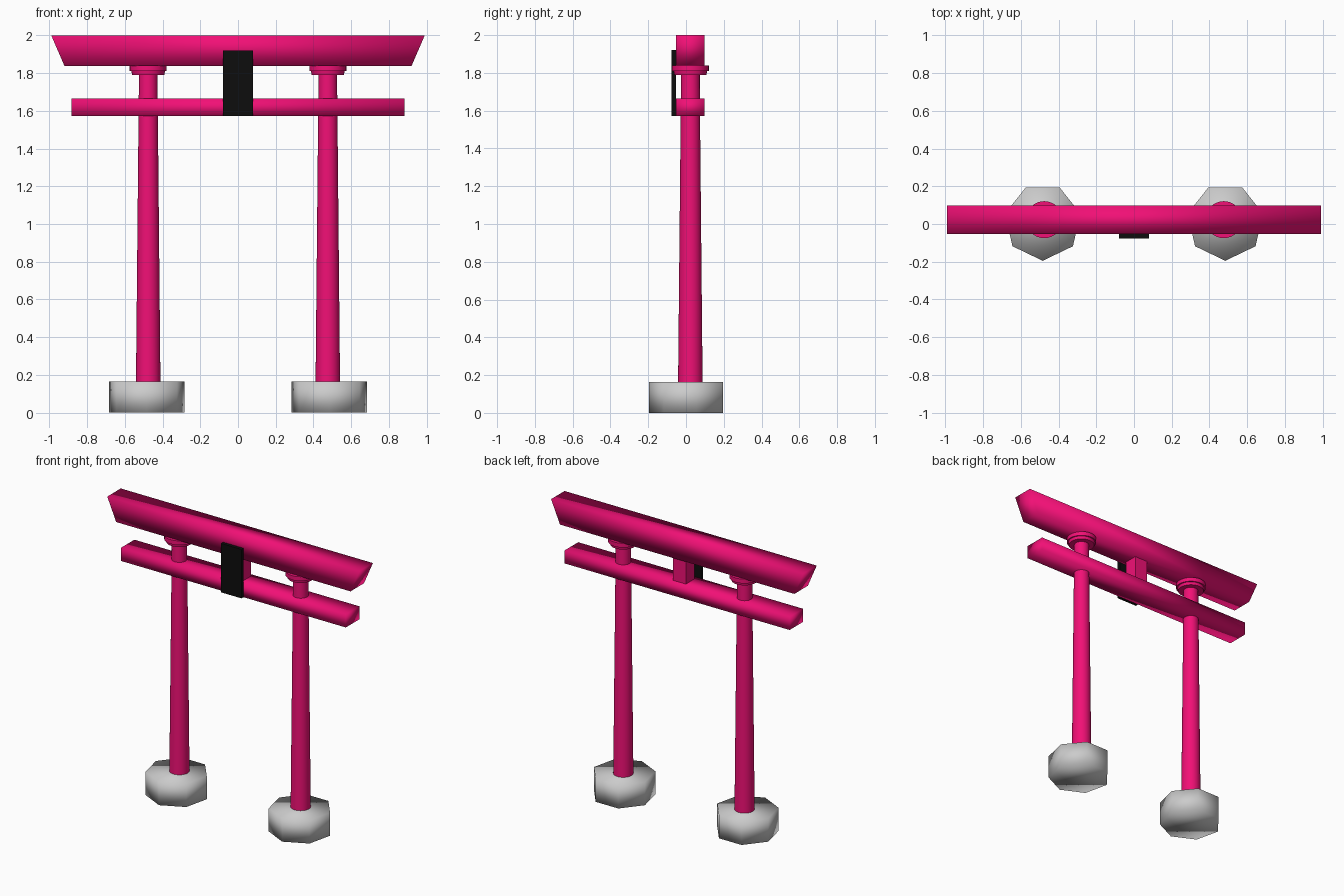
import bpy
import math

if "Cube" in bpy.data.objects:
    bpy.data.objects.remove(bpy.data.objects["Cube"])


def material(name, rgb):
    m = bpy.data.materials.new(name)
    m.diffuse_color = (*rgb, 1)
    m.use_nodes = True
    m.node_tree.nodes["Principled BSDF"].inputs["Base Color"].default_value = m.diffuse_color
    return m


PINK = material("pink_paint", (0.88, 0.005, 0.18))
BLACK = material("black_lacquer", (0.004, 0.004, 0.004))


def finish(obj, name, mat=None, smooth_all=False):
    obj.name = name
    if mat:
        obj.data.materials.append(mat)
    if smooth_all:
        bpy.ops.object.shade_smooth()
    else:
        bpy.ops.object.shade_smooth_by_angle(angle=math.radians(35))


def box(name, x, y, z, mat, flare=0.0, smooth_all=False):
    """Box from (min, max) ranges; flare widens the top ends along x."""
    bpy.ops.mesh.primitive_cube_add(size=2)
    obj = bpy.context.object
    for v in obj.data.vertices:
        sx, sy, sz = (c > 0 for c in v.co)
        v.co = (x[sx], y[sy], z[sz])
        if sz:
            v.co.x += flare if sx else -flare
    finish(obj, name, mat, smooth_all)


def taper(name, x, y, z, r1, r2, mat, sides=32):
    bpy.ops.mesh.primitive_cone_add(
        vertices=sides, radius1=r1, radius2=r2, depth=z[1] - z[0],
        location=(x, y, (z[0] + z[1]) / 2))
    finish(bpy.context.object, name, mat)


# Beams, centre strut and plaque
BEAM_Y = (-0.052, 0.099)
box("top_beam", (-0.92, 0.92), BEAM_Y, (1.838, 2.0), PINK, 0.07, True)
box("lower_beam", (-0.883, 0.883), BEAM_Y, (1.572, 1.665), PINK, 0, True)
box("centre_strut", (-0.05, 0.05), (-0.025, 0.073), (1.66, 1.845), PINK)
box("plaque", (-0.08, 0.08), (-0.076, -0.052), (1.573, 1.92), BLACK)

for side, s in (("left", -1), ("right", 1)):
    # Tapered pillar with a stepped collar under the top beam
    x = s * 0.476
    taper(side + "_pillar", x, 0.023, (0.15, 1.80), 0.065, 0.049, PINK)
    taper(side + "_collar_neck", x, 0.023, (1.79, 1.815), 0.085, 0.09, PINK)
    taper(side + "_collar", x, 0.023, (1.81, 1.84), 0.098, 0.098, PINK)

    # Seven-sided stone footing, one corner facing the front
    bpy.ops.mesh.primitive_cylinder_add(
        vertices=7, radius=0.205, depth=0.164,
        location=(s * 0.484, 0.01, 0.082), rotation=(0, 0, math.pi))
    finish(bpy.context.object, side + "_footing", None, True)
